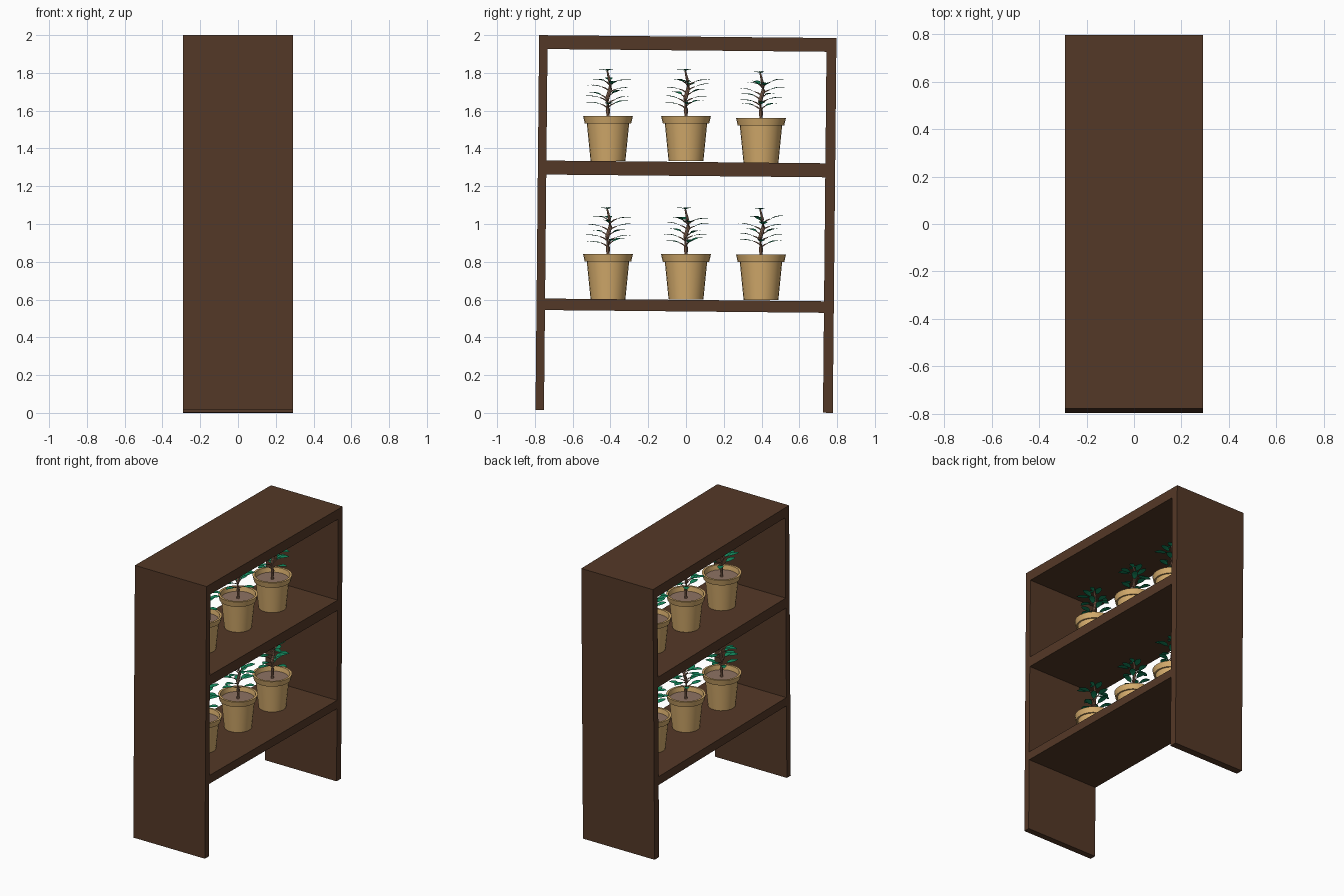
import bpy, bmesh, math, random
from mathutils import Vector, Matrix

if "Cube" in bpy.data.objects:
    bpy.data.objects.remove(bpy.data.objects["Cube"])

random.seed(4)
TILT = Matrix.Rotation(-0.0098, 4, 'X')


def material(name, rgb):
    m = bpy.data.materials.new(name)
    m.diffuse_color = (*rgb, 1)
    m.use_nodes = True
    m.node_tree.nodes["Principled BSDF"].inputs["Base Color"].default_value = m.diffuse_color
    return m


WOOD = material("dark_wood", (0.088, 0.040, 0.020))
CLAY = material("clay", (0.66, 0.41, 0.15))
SOIL = material("soil", (0.27, 0.17, 0.125))
BARK = material("bark", (0.30, 0.16, 0.10))
LEAF = material("leaf", (0.007, 0.25, 0.11))


def finish(name, bm, mat, loc=(0, 0, 0), smooth=True):
    bmesh.ops.remove_doubles(bm, verts=bm.verts, dist=1e-5)
    bmesh.ops.recalc_face_normals(bm, faces=bm.faces)
    me = bpy.data.meshes.new(name)
    bm.to_mesh(me)
    bm.free()
    me.materials.append(mat)
    ob = bpy.data.objects.new(name, me)
    ob.location = loc
    bpy.context.collection.objects.link(ob)
    if smooth:
        bpy.ops.object.select_all(action='DESELECT')
        bpy.context.view_layer.objects.active = ob
        ob.select_set(True)
        bpy.ops.object.shade_smooth_by_angle(angle=math.radians(35))
    return ob


def board(name, y0, y1, z0, z1):
    bm = bmesh.new()
    bmesh.ops.create_cube(bm, size=1)
    for v in bm.verts:
        v.co = TILT @ Vector((v.co.x * 0.58, (y0 + y1) / 2 + v.co.y * (y1 - y0),
                              (z0 + z1) / 2 + v.co.z * (z1 - z0)))
    finish(name, bm, WOOD, smooth=False)


def lathe(name, profile, mat, loc, sides=24):
    bm = bmesh.new()
    vs = [bm.verts.new((r, 0, z)) for r, z in profile]
    es = [bm.edges.new(p) for p in zip(vs, vs[1:])]
    bmesh.ops.spin(bm, geom=vs + es, cent=(0, 0, 0), axis=(0, 0, 1),
                   angle=math.tau, steps=sides, use_merge=True)
    return finish(name, bm, mat, loc)


def tube(bm, pts, radii, sides=6):
    rings = []
    for i, p in enumerate(pts):
        d = (pts[min(i + 1, len(pts) - 1)] - pts[max(i - 1, 0)]).normalized()
        q = d.to_track_quat('Z', 'Y')
        rings.append([bm.verts.new(p + q @ Vector((radii[i] * math.cos(k * math.tau / sides),
                                                   radii[i] * math.sin(k * math.tau / sides), 0)))
                      for k in range(sides)])
    for a, b in zip(rings, rings[1:]):
        for k in range(sides):
            n = (k + 1) % sides
            bm.faces.new((a[k], a[n], b[n], b[k]))
    bm.faces.new(rings[0])
    bm.faces.new(rings[-1])


def blade(bm, base, azim, length, rise, half):
    # pointed oval leaf with a shallow central crease
    out = Vector((math.cos(azim), math.sin(azim), 0))
    side = Vector((-out.y, out.x, 0))
    up = Vector((0, 0, 1))
    rows = []
    for i in range(7):
        t = i / 6
        c = base + out * length * t + up * rise * math.sin(t * 1.9)
        w = half * math.sin(math.pi * (0.04 + 0.94 * t)) ** 0.8
        rows.append([bm.verts.new(c + side * w * s + up * 0.15 * w * abs(s)) for s in (-1, 0, 1)])
    for a, b in zip(rows, rows[1:]):
        for k in (0, 1):
            bm.faces.new((a[k], a[k + 1], b[k + 1], b[k]))


# Shelf unit
board("side_panel_a", -0.797, -0.752, 0.008, 1.992)
board("side_panel_b", 0.725, 0.777, 0.008, 1.992)
board("top_board", -0.752, 0.725, 1.919, 1.992)
board("upper_shelf", -0.752, 0.725, 1.2545, 1.3285)
board("lower_shelf", -0.752, 0.725, 0.537, 0.598)


# Potted plant
POT = [(0, 0), (0.092, 0), (0.112, 0.2), (0.123, 0.2), (0.132, 0.24), (0.117, 0.24), (0.108, 0.19)]
STEM = [(0, 0, 0.19), (0.002, 0, 0.27), (0, -0.004, 0.33), (0.004, 0.012, 0.385),
        (0, 0.008, 0.425), (0, -0.004, 0.478)]
WHORLS = [(0.285, 10, 3), (0.31, 85, 2), (0.335, 45, 2), (0.365, 92, 2), (0.385, 0, 2), (0.405, 75, 3)]


def stem_at(z):
    for a, b in zip(STEM, STEM[1:]):
        if z <= b[2]:
            return Vector(a).lerp(Vector(b), (z - a[2]) / (b[2] - a[2]))
    return Vector(STEM[-1])


def plant(tag, y, z):
    loc = (0, y, z)
    lathe("pot_" + tag, POT, CLAY, loc)
    lathe("soil_" + tag, [(0, 0.207), (0.1105, 0.207)], SOIL, loc)
    wood, green = bmesh.new(), bmesh.new()
    tube(wood, [Vector(p) for p in STEM], [0.013, 0.012, 0.011, 0.01, 0.008, 0.004], 8)
    for h, start, count in WHORLS:
        for k in range(count):
            az = math.radians(start + 360 * k / count + random.uniform(-12, 12))
            p = stem_at(h + random.uniform(-0.008, 0.008))
            d = Vector((math.cos(az), math.sin(az), 0))
            end = p + d * 0.04 + Vector((0, 0, 0.022))
            tube(wood, [p, p + d * 0.02 + Vector((0, 0, 0.014)), end], [0.004, 0.0035, 0.002], 5)
            blade(green, end, az, random.uniform(0.07, 0.085), random.uniform(0.006, 0.016), 0.021)
    # small crown leaves
    for k in range(3):
        blade(green, Vector(STEM[-1]), math.radians(20 + 120 * k), 0.045, 0.008, 0.016)
    finish("stem_" + tag, wood, BARK, loc)
    finish("leaves_" + tag, green, LEAF, loc)


for row, heights in (("upper", (1.333, 1.333, 1.321)), ("lower", (0.601, 0.6, 0.598))):
    for i, (y, z) in enumerate(zip((-0.413, 0, 0.397), heights)):
        plant(f"{row}_{i + 1}", y, z)
